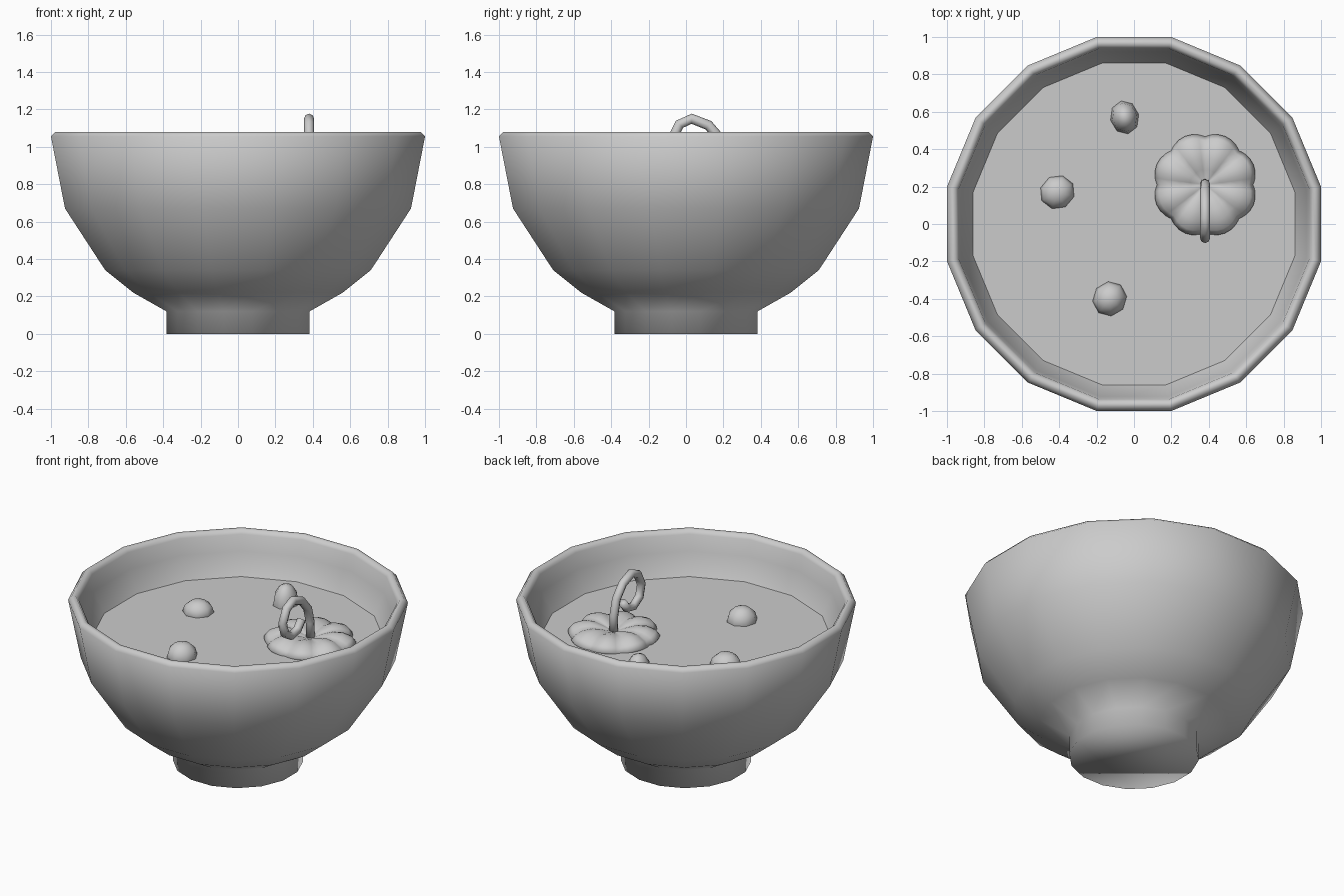
import bpy, bmesh, math
from mathutils import Vector

cube = bpy.data.objects.get("Cube")
if cube:
    bpy.data.objects.remove(cube, do_unlink=True)

SIDES = 16
FLAT = 1 / math.cos(math.pi / SIDES)   # flat-to-flat size to corner radius
SOUP_Z = 0.81

grey = bpy.data.materials.new("plain_grey")
grey.use_nodes = True
grey.diffuse_color = (0.6, 0.6, 0.6, 1)
grey.node_tree.nodes["Principled BSDF"].inputs["Base Color"].default_value = (0.6, 0.6, 0.6, 1)


def finish(name, bm, smooth=True):
    bmesh.ops.recalc_face_normals(bm, faces=bm.faces)
    mesh = bpy.data.meshes.new(name)
    bm.to_mesh(mesh)
    bm.free()
    for p in mesh.polygons:
        p.use_smooth = smooth
    mesh.materials.append(grey)
    obj = bpy.data.objects.new(name, mesh)
    bpy.context.collection.objects.link(obj)
    return obj


def skin(bm, rings):
    """Join closed rings of points and cap both ends."""
    loops = [[bm.verts.new(p) for p in ring] for ring in rings]
    n = len(loops[0])
    for a, b in zip(loops, loops[1:]):
        for i in range(n):
            j = (i + 1) % n
            bm.faces.new((a[i], a[j], b[j], b[i]))
    bm.faces.new(loops[0])
    bm.faces.new(loops[-1])


def circle(radius, z, n=SIDES):
    return [(radius * math.cos(a), radius * math.sin(a), z)
            for a in ((i + 0.5) * math.tau / n for i in range(n))]


# Bowl: foot, outer wall, rounded rim and inner wall
profile = [(0.383, 0), (0.383, 0.12), (0.56, 0.22), (0.71, 0.34), (0.925, 0.67),
           (1.0, 1.055), (0.977, 1.08), (0.955, 1.08), (0.937, 1.055),
           (0.922, 0.95), (0.86, SOUP_Z), (0.64, 0.42), (0.4, 0.27)]
bm = bmesh.new()
skin(bm, [circle(r * FLAT, z) for r, z in profile])
finish("bowl", bm)

# Flat liquid surface
bm = bmesh.new()
bm.faces.new([bm.verts.new(p) for p in circle(0.865 * FLAT, SOUP_Z)])
finish("soup_surface", bm, smooth=False)

# Lobed pumpkin top floating in the soup
CX, CY = 0.38, 0.21
bm = bmesh.new()
rings = []
for r, z in [(0.2, -0.05), (0.26, -0.01), (0.275, 0.015), (0.25, 0.045),
             (0.2, 0.067), (0.14, 0.072), (0.08, 0.055), (0.03, 0.035)]:
    ring = []
    for i in range(48):
        a = i * math.tau / 48
        lobe = abs(math.sin(4 * a))
        rad = r * (0.94 + 0.08 * lobe)
        height = z - 0.018 * (1 - lobe) * min(1, r / 0.14)
        ring.append((CX + rad * math.cos(a), CY + rad * math.sin(a), SOUP_Z + height))
    rings.append(ring)
skin(bm, rings)
finish("pumpkin", bm)

# Curled stem: a tube swept along a path in the side plane
path = [(0.215, 0.82), (0.212, 0.94), (0.185, 1.04), (0.12, 1.115), (0.03, 1.15),
        (-0.035, 1.12), (-0.075, 1.04), (-0.055, 0.965), (0.01, 0.925),
        (0.08, 0.94), (0.12, 0.99)]
pts = [Vector((CX, y, z)) for y, z in path]
side = Vector((1, 0, 0))
bm = bmesh.new()
rings = []
for i, p in enumerate(pts):
    t = (pts[min(i + 1, len(pts) - 1)] - pts[max(i - 1, 0)]).normalized()
    up = side.cross(t)
    rings.append([p + 0.027 * (side * math.cos(k * math.tau / 8) + up * math.sin(k * math.tau / 8))
                  for k in range(8)])
skin(bm, rings)
finish("stem", bm)

# Small rounded lumps in the soup
for i, (loc, size, turn) in enumerate([
        ((-0.05, 0.57), (0.077, 0.09, 0.125), 0.2),
        ((-0.41, 0.17), (0.095, 0.09, 0.075), 0.5),
        ((-0.13, -0.40), (0.095, 0.09, 0.088), 0.9)]):
    bm = bmesh.new()
    bmesh.ops.create_uvsphere(bm, u_segments=8, v_segments=6, radius=1)
    lump = finish("soup_lump_%d" % (i + 1), bm)
    lump.location = (*loc, SOUP_Z + 0.005)
    lump.scale = size
    lump.rotation_euler = (0, 0, turn)
